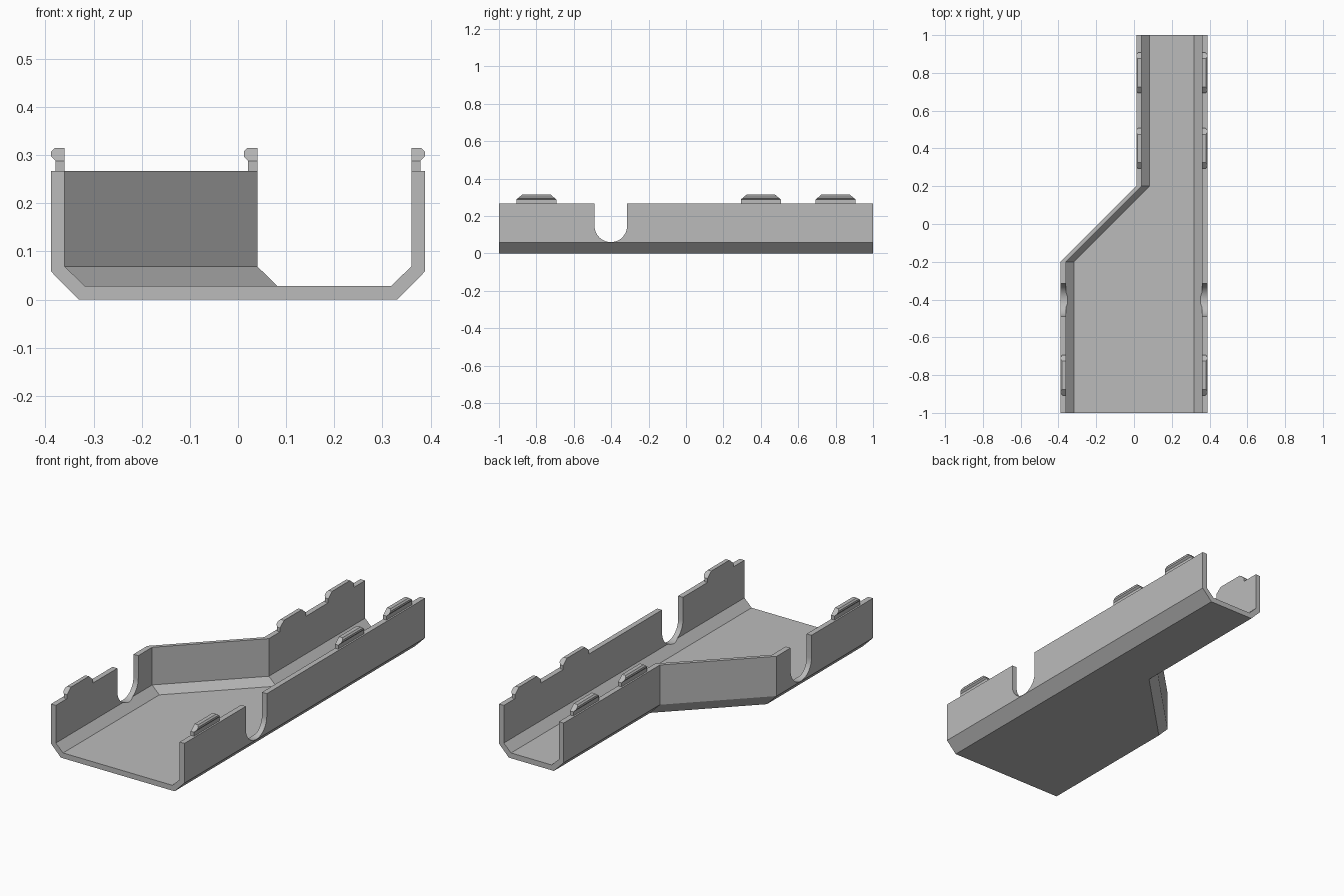
import bpy, bmesh, math

cube = bpy.data.objects.get("Cube")
if cube:
    bpy.data.objects.remove(cube, do_unlink=True)

grey = bpy.data.materials.new("light grey plastic")
grey.use_nodes = True
COLOUR = (0.5, 0.5, 0.5, 1)
grey.diffuse_color = COLOUR
grey.node_tree.nodes["Principled BSDF"].inputs["Base Color"].default_value = COLOUR


def loft(name, rings, caps=None):
    """Skin matching rings of points; caps lists the index groups closing each end."""
    bm = bmesh.new()
    rows = [[bm.verts.new(p) for p in ring] for ring in rings]
    n = len(rows[0])
    for a, b in zip(rows, rows[1:]):
        for i in range(n):
            j = (i + 1) % n
            bm.faces.new((a[i], a[j], b[j], b[i]))
    for row in (rows[0], rows[-1]):
        for cap in caps or [range(n)]:
            bm.faces.new([row[i] for i in cap])
    bmesh.ops.recalc_face_normals(bm, faces=bm.faces)
    mesh = bpy.data.meshes.new(name)
    bm.to_mesh(mesh)
    bm.free()
    mesh.materials.append(grey)
    obj = bpy.data.objects.new(name, mesh)
    bpy.context.collection.objects.link(obj)
    return obj


# Channel: chamfered U section whose left half steps sideways along the length
JOG = 0.4
outer = [(0.388, 0.267), (0.388, 0.058), (0.331, 0)]
inner = [(0.318, 0.028), (0.36, 0.069), (0.36, 0.267)]
half = outer[::-1] + inner[::-1]
section = half + [(-x, z) for x, z in reversed(half)]
stations = [(-1, 0), (-0.2, 0), (0.2, JOG), (1, JOG)]
channel = loft("channel", [[(x + (shift if x < 0 else 0), y, z) for x, z in section]
                           for y, shift in stations])

# Round-bottomed slot through both side walls
RADIUS, SLOT_Y, SLOT_Z = 0.087, -0.402, 0.147
STEPS = 24
slot = [(SLOT_Y - RADIUS * math.cos(math.pi * i / STEPS),
         SLOT_Z - RADIUS * math.sin(math.pi * i / STEPS)) for i in range(STEPS + 1)]
slot += [(SLOT_Y + RADIUS, 0.5), (SLOT_Y - RADIUS, 0.5)]
cutter = loft("slot_cutter", [[(x, y, z) for y, z in slot] for x in (-0.6, 0.6)])
cutter.hide_render = True
cut = channel.modifiers.new("slot", 'BOOLEAN')
cut.operation = 'DIFFERENCE'
cut.solver = 'EXACT'
cut.object = cutter
bpy.context.view_layer.objects.active = channel
channel.select_set(True)
bpy.ops.object.modifier_apply(modifier=cut.name)
bpy.data.objects.remove(cutter, do_unlink=True)
bpy.ops.object.shade_smooth_by_angle(angle=math.radians(20))

# Snap clips: narrow stem with an outward hooked head and sloping ends
NECK, TOP = 0.288, 0.315
clip = [(0.36, 0.267), (0.379, 0.267), (0.379, NECK), (0.388, 0.297),
        (0.388, 0.307), (0.381, TOP), (0.36, TOP), (0.36, NECK)]
CAPS = [(0, 1, 2, 7), (2, 3, 4, 5, 6, 7)]


def clip_end(side, shift, y, direction):
    ring = []
    for x, z in clip:
        slope = max(0, z - NECK) / (TOP - NECK) * 0.032
        ring.append((side * x + shift, y + direction * (0.107 - slope), z))
    return ring


for place, y in (("front", -0.8), ("middle", 0.4), ("back", 0.8)):
    for label, side in (("left", 1), ("right", -1)):
        shift = JOG if side < 0 and y > 0 else 0
        loft(f"{place}_{label}_clip",
             [clip_end(side, shift, y, d) for d in (-1, 1)], CAPS)
